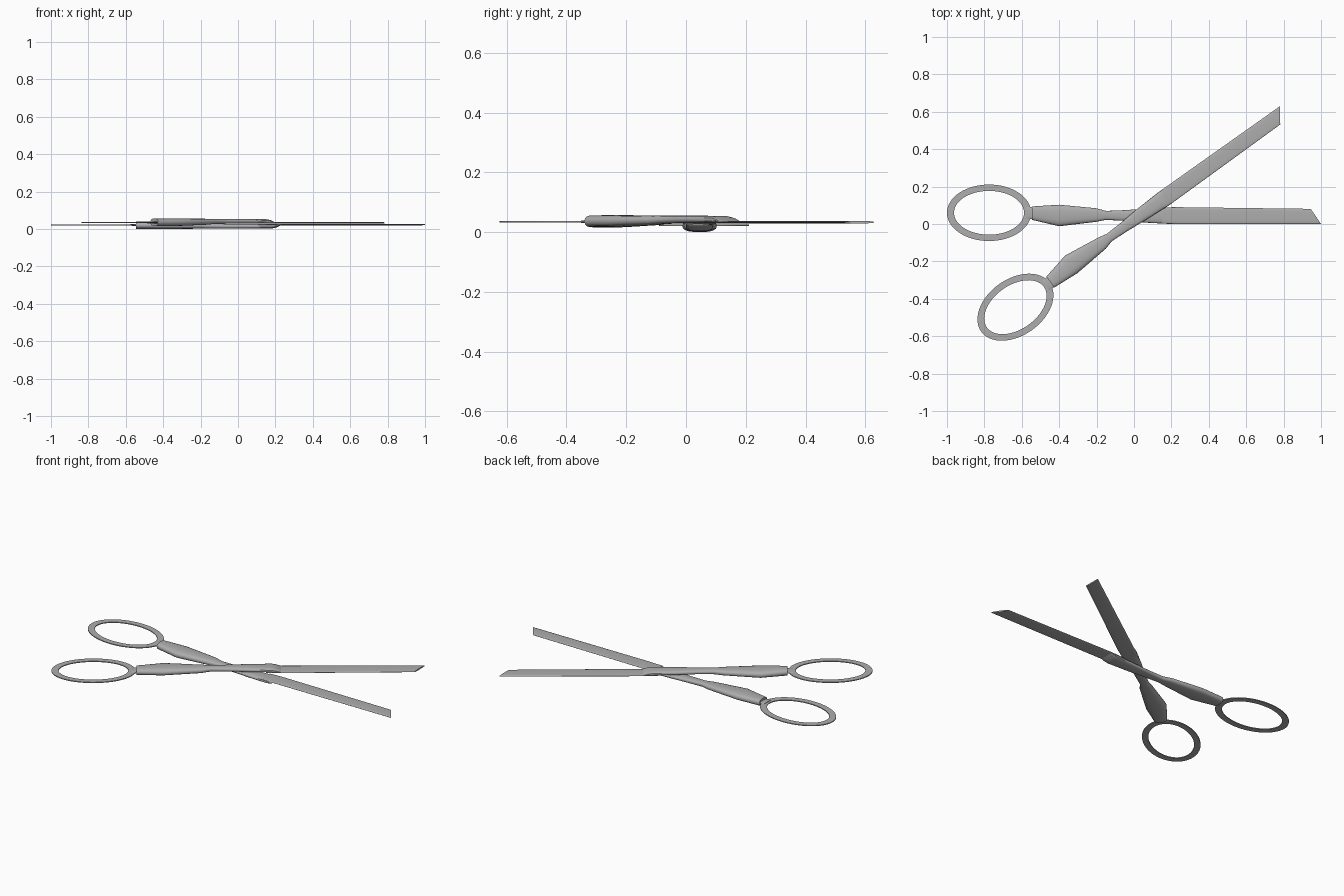
import bpy, bmesh, math
from mathutils import Matrix

if "Cube" in bpy.data.objects:
    bpy.data.objects.remove(bpy.data.objects["Cube"])

steel = bpy.data.materials.new("steel grey")
steel.diffuse_color = (0.42, 0.42, 0.42, 1)
steel.use_nodes = True
steel.node_tree.nodes["Principled BSDF"].inputs["Base Color"].default_value = steel.diffuse_color

# Second half: flipped over, then opened about the pivot
OPEN = (Matrix.Translation((-0.036, 0.052, 0.057)) @ Matrix.Rotation(math.radians(35.3), 4, 'Z')
        @ Matrix.Rotation(math.pi, 4, 'X'))


def finish(bm, name, matrix):
    bm.transform(matrix)
    bmesh.ops.recalc_face_normals(bm, faces=bm.faces)
    me = bpy.data.meshes.new(name)
    bm.to_mesh(me)
    bm.free()
    me.materials.append(steel)
    ob = bpy.data.objects.new(name, me)
    bpy.context.collection.objects.link(ob)
    bpy.ops.object.select_all(action='DESELECT')
    ob.select_set(True)
    bpy.context.view_layer.objects.active = ob
    bpy.ops.object.shade_smooth_by_angle(angle=math.radians(35))


def loft(name, sections, matrix, power=0.75, n=20):
    """Sections: x at low y, x at high y, y low, y high, z low, z high."""
    bm = bmesh.new()
    rings = []
    for x0, x1, y0, y1, z0, z1 in sections:
        ring = []
        for i in range(n):
            a = 2 * math.pi * i / n
            c, s = math.cos(a), math.sin(a)
            u = math.copysign(abs(c) ** power, c)
            v = math.copysign(abs(s) ** power, s)
            t = (u + 1) / 2
            ring.append(bm.verts.new((x0 + (x1 - x0) * t, y0 + (y1 - y0) * t,
                                      (z0 + z1) / 2 + v * (z1 - z0) / 2)))
        rings.append(ring)
    for a, b in zip(rings, rings[1:]):
        for i in range(n):
            j = (i + 1) % n
            bm.faces.new((a[i], a[j], b[j], b[i]))
    bm.faces.new(rings[0])
    bm.faces.new(rings[-1])
    finish(bm, name, matrix)


def finger_ring(name, matrix, n=64):
    bm = bmesh.new()
    profile = [(0.225, 0.151, 0.020), (0.225, 0.151, 0.025),
               (0.187, 0.117, 0.025), (0.187, 0.117, 0.020)]
    loops = [[bm.verts.new((-0.775 + rx * math.cos(2 * math.pi * i / n),
                            0.06 + ry * math.sin(2 * math.pi * i / n), z))
              for i in range(n)] for rx, ry, z in profile]
    for k in range(4):
        a, b = loops[k], loops[(k + 1) % 4]
        for i in range(n):
            j = (i + 1) % n
            bm.faces.new((a[i], a[j], b[j], b[i]))
    finish(bm, name, matrix)


# Handle shank: wide grip, slim waist, flared shoulder at the blade
SHANK = [(-0.545, -0.545, 0.022, 0.094, 0.001, 0.041),
         (-0.40, -0.40, -0.012, 0.103, 0.000, 0.041),
         (-0.20, -0.20, 0.012, 0.084, 0.002, 0.034),
         (-0.15, -0.15, 0.022, 0.070, 0.002, 0.030),
         (-0.05, -0.05, 0.017, 0.074, 0.002, 0.028),
         (0.05, 0.05, 0.008, 0.081, 0.002, 0.028),
         (0.18, 0.18, 0.001, 0.088, 0.003, 0.028),
         (0.205, 0.205, 0.000, 0.090, 0.008, 0.028),
         (0.23, 0.23, 0.000, 0.090, 0.020, 0.028)]
# Blade with slanted tip
BLADE = [(0.15, 0.15, 0.004, 0.086, 0.020, 0.028),
         (0.23, 0.23, 0.000, 0.090, 0.020, 0.028),
         (1.00, 0.945, 0.000, 0.081, 0.020, 0.028)]
# Flat neck between ring and shank
NECK = [(-0.575, -0.575, 0.025, 0.094, 0.018, 0.027),
        (-0.53, -0.53, 0.027, 0.090, 0.016, 0.029)]

for label, m in (("lower", Matrix.Identity(4)), ("upper", OPEN)):
    loft(label + "_shank", SHANK, m)
    loft(label + "_blade", BLADE, m)
    loft(label + "_neck", NECK, m)
    finger_ring(label + "_finger_ring", m)
